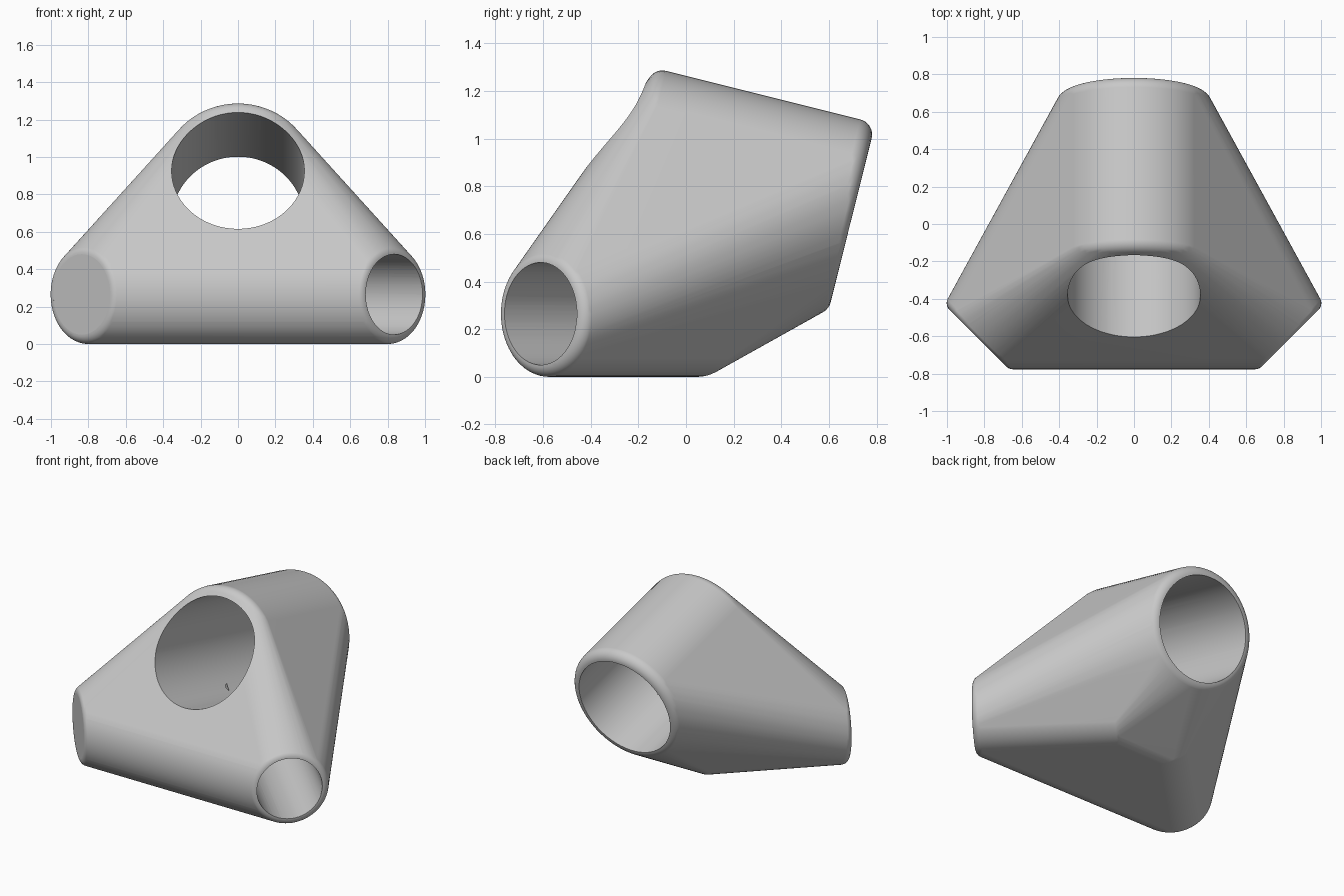
import bpy, bmesh, math
from mathutils import Vector

cube = bpy.data.objects.get("Cube")
if cube:
    bpy.data.objects.remove(cube, do_unlink=True)

STEPS = 72

# Tube definitions: outer end, inner end, bore radius, wall (also the rim rounding)
tilt = math.atan(0.25)
main_dir = Vector((0, math.cos(tilt), -math.sin(tilt)))
main_back = Vector((0, 0.693, 0.657))
main_front = main_back - main_dir * 0.97
MAIN_R, MAIN_WALL = 0.355, 0.065
SIDE_R, SIDE_WALL = 0.215, 0.05
SIDE_LEN = 0.98


def ring(centre, axis, radius):
    """Circle of points around an axis."""
    rot = axis.to_track_quat('Z', 'Y')
    return [centre + rot @ Vector((radius * math.cos(a), radius * math.sin(a), 0))
            for a in (2 * math.pi * i / STEPS for i in range(STEPS))]


def rounded_tube(outer, inner, bore, wall):
    """Rings of a cylinder whose two rims are rounded."""
    axis = (outer - inner).normalized()
    points = []
    for end, sign in ((outer, 1), (inner, -1)):
        for k in range(9):
            a = k / 8 * math.pi / 2
            centre = end - axis * sign * wall * (1 - math.sin(a))
            points += ring(centre, axis, bore + wall * math.cos(a))
    return points


def bore_cutter(name, start, end, radius):
    """Hidden cylinder used to cut a socket."""
    axis = (end - start).normalized()
    bm = bmesh.new()
    loops = [[bm.verts.new(p) for p in ring(c, axis, radius)] for c in (start, end)]
    bm.faces.new(loops[0])
    bm.faces.new(loops[1])
    for i in range(STEPS):
        j = (i + 1) % STEPS
        bm.faces.new((loops[0][i], loops[0][j], loops[1][j], loops[1][i]))
    bmesh.ops.recalc_face_normals(bm, faces=bm.faces)
    mesh = bpy.data.meshes.new(name)
    bm.to_mesh(mesh)
    bm.free()
    obj = bpy.data.objects.new(name, mesh)
    bpy.context.collection.objects.link(obj)
    obj.hide_render = True
    return obj


# Body: skin stretched over the three rounded tubes
points = rounded_tube(main_back, main_front, MAIN_R, MAIN_WALL)
cutters = [bore_cutter("main_bore", main_back + main_dir * 0.3,
                       main_front - main_dir * 0.8, MAIN_R)]
for side, label in ((1, "left"), (-1, "right")):
    out = Vector((side, -1, 0)).normalized()
    mouth = Vector((side * 0.835, -0.61, 0.265))
    inner = mouth - out * SIDE_LEN
    points += rounded_tube(mouth, inner, SIDE_R, SIDE_WALL)
    cutters.append(bore_cutter(label + "_bore", mouth + out * 0.3, inner, SIDE_R))

bm = bmesh.new()
for p in points:
    bm.verts.new(p)
hull = bmesh.ops.convex_hull(bm, input=bm.verts)
loose = [v for v in bm.verts if not v.link_faces]
bmesh.ops.delete(bm, geom=loose, context='VERTS')
bmesh.ops.dissolve_limit(bm, angle_limit=math.radians(0.3),
                         verts=bm.verts, edges=bm.edges)
bmesh.ops.recalc_face_normals(bm, faces=bm.faces)
mesh = bpy.data.meshes.new("corner_joint")
bm.to_mesh(mesh)
bm.free()
joint = bpy.data.objects.new("corner_joint", mesh)
bpy.context.collection.objects.link(joint)

# Single grey material
grey = bpy.data.materials.new("light_grey")
grey.use_nodes = True
colour = (0.58, 0.58, 0.58, 1)
grey.diffuse_color = colour
grey.node_tree.nodes["Principled BSDF"].inputs["Base Color"].default_value = colour
mesh.materials.append(grey)

# Cut the sockets
bpy.ops.object.select_all(action='DESELECT')
joint.select_set(True)
bpy.context.view_layer.objects.active = joint
for cutter in cutters:
    mod = joint.modifiers.new(cutter.name, 'BOOLEAN')
    mod.operation = 'DIFFERENCE'
    mod.solver = 'EXACT'
    mod.object = cutter
    bpy.ops.object.modifier_apply(modifier=mod.name)
    bpy.data.objects.remove(cutter, do_unlink=True)

# Smooth rounding with crisp socket edges
bpy.ops.object.shade_smooth_by_angle(angle=math.radians(30))
weighted = joint.modifiers.new("even_shading", 'WEIGHTED_NORMAL')
weighted.keep_sharp = True
